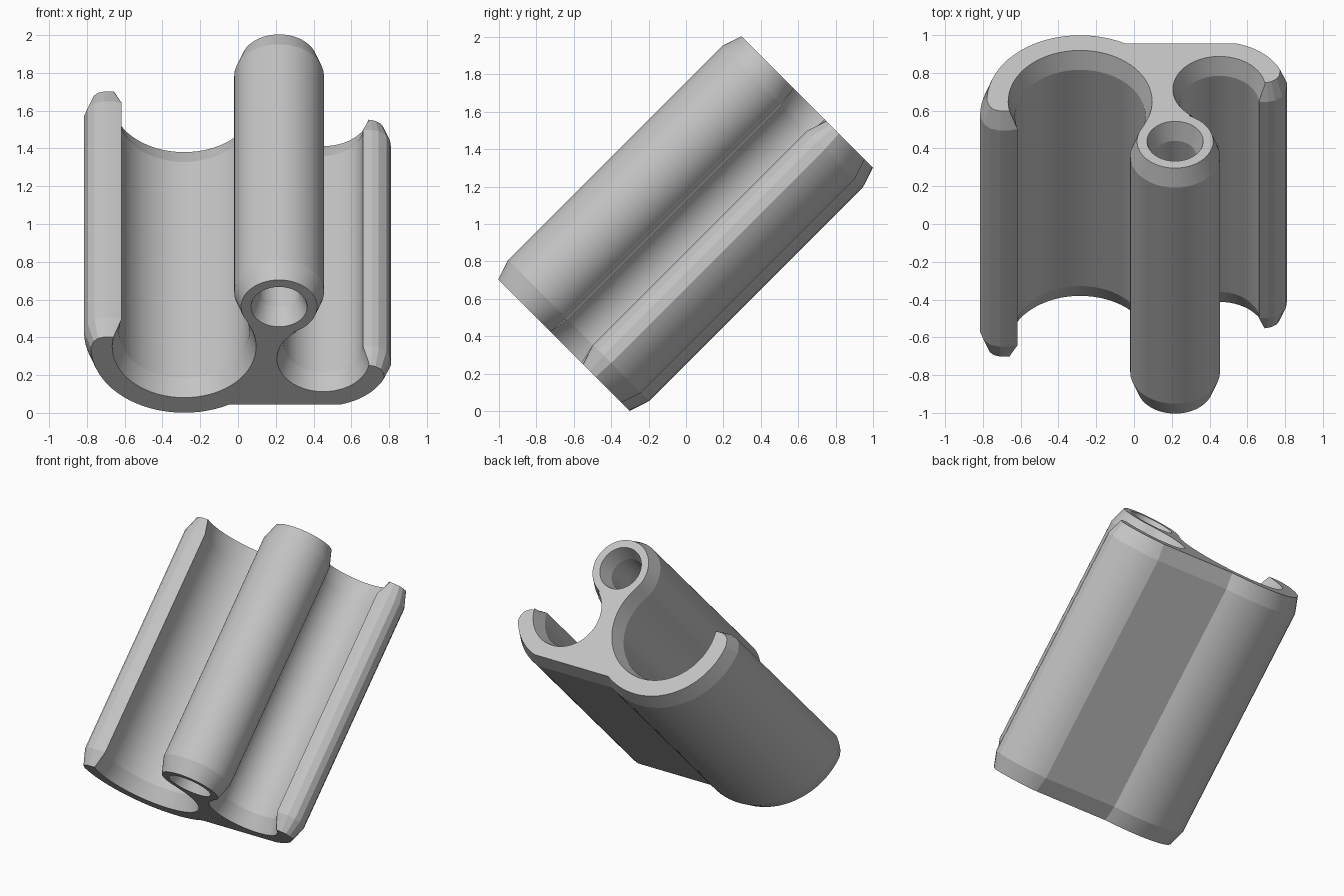
import bpy, bmesh
from math import radians, degrees, sin, cos, atan2, sqrt
from mathutils import Vector

if "Cube" in bpy.data.objects:
    bpy.data.objects.remove(bpy.data.objects["Cube"], do_unlink=True)

HALF = 0.919      # half length along the tilted axis
CHAMFER = 0.11    # chamfer length along the axis
INSET = 0.036     # chamfer depth across the wall


def arc(center, radius, a0, a1, step=5):
    n = max(2, round(abs(a1 - a0) / step))
    angles = [radians(a0 + (a1 - a0) * i / n) for i in range(n + 1)]
    return [Vector((center[0] + radius * cos(a), center[1] + radius * sin(a))) for a in angles]


def heading(a, b):
    return degrees(atan2(b[1] - a[1], b[0] - a[0]))


def inset(loop, d):
    """Move each point to the left of the travel direction, mitred."""
    out = []
    for i, p in enumerate(loop):
        e0 = (p - loop[i - 1]).normalized()
        e1 = (loop[(i + 1) % len(loop)] - p).normalized()
        n0, n1 = Vector((-e0.y, e0.x)), Vector((-e1.y, e1.x))
        out.append(p + (n0 + n1) * d / max(0.5, 1 + n0.dot(n1)))
    return out


def place(p, s):
    """Profile point to world, with the long axis tilted 45 degrees."""
    return Vector((p.x, (s - p.y) / sqrt(2), 1 + (s + p.y) / sqrt(2)))


# Cross-section: wide clip, narrow clip and tube joined at tangent points
wide, narrow, tube = (-0.285, 0.0), (0.452, -0.09), (0.2175, 0.299)
to_narrow = heading(narrow, tube)
to_wide = heading(wide, tube)

outline = arc(wide, 0.53, -180, -61.8)
outline += arc(narrow, 0.39, -75.2, -23)
outline += [Vector(p) for p in ((0.805, -0.185), (0.785, -0.145), (0.745, -0.115), (0.71, -0.105))]
outline += arc(narrow, 0.21, -4, to_narrow - 360)
outline += arc(tube, 0.2375, to_narrow - 180, to_wide + 180)
outline += arc(wide, 0.345, to_wide, -196.5)[1:]
outline += [Vector(p) for p in ((-0.66, 0.108), (-0.71, 0.11), (-0.76, 0.095), (-0.795, 0.06))]
bore = arc(tube, 0.113, 360, 0, 7.5)[:-1]

# Loft both loops through the chamfered ends, then close the end faces
bm = bmesh.new()
end_edges = [[], []]
for loop in (outline, bore):
    small = inset(loop, INSET)
    rings = []
    for pts, s in ((small, -HALF), (loop, CHAMFER - HALF), (loop, HALF - CHAMFER), (small, HALF)):
        rings.append([bm.verts.new(place(p, s)) for p in pts])
    n = len(loop)
    for r0, r1 in zip(rings, rings[1:]):
        for i in range(n):
            j = (i + 1) % n
            bm.faces.new((r0[i], r0[j], r1[j], r1[i]))
    for edges, ring in zip(end_edges, (rings[0], rings[-1])):
        edges += [bm.edges.get((ring[i], ring[(i + 1) % n])) for i in range(n)]
for edges in end_edges:
    bmesh.ops.triangle_fill(bm, edges=edges, use_beauty=True, use_dissolve=False)
bmesh.ops.recalc_face_normals(bm, faces=bm.faces)

mesh = bpy.data.meshes.new("double_clip_holder")
bm.to_mesh(mesh)
bm.free()
holder = bpy.data.objects.new("double_clip_holder", mesh)
bpy.context.collection.objects.link(holder)

# Plain grey finish
grey = bpy.data.materials.new("plain_grey")
grey.use_nodes = True
colour = (0.55, 0.55, 0.55, 1)
grey.diffuse_color = colour
grey.node_tree.nodes["Principled BSDF"].inputs["Base Color"].default_value = colour
mesh.materials.append(grey)

bpy.ops.object.select_all(action="DESELECT")
holder.select_set(True)
bpy.context.view_layer.objects.active = holder
bpy.ops.object.shade_smooth_by_angle(angle=radians(13))
